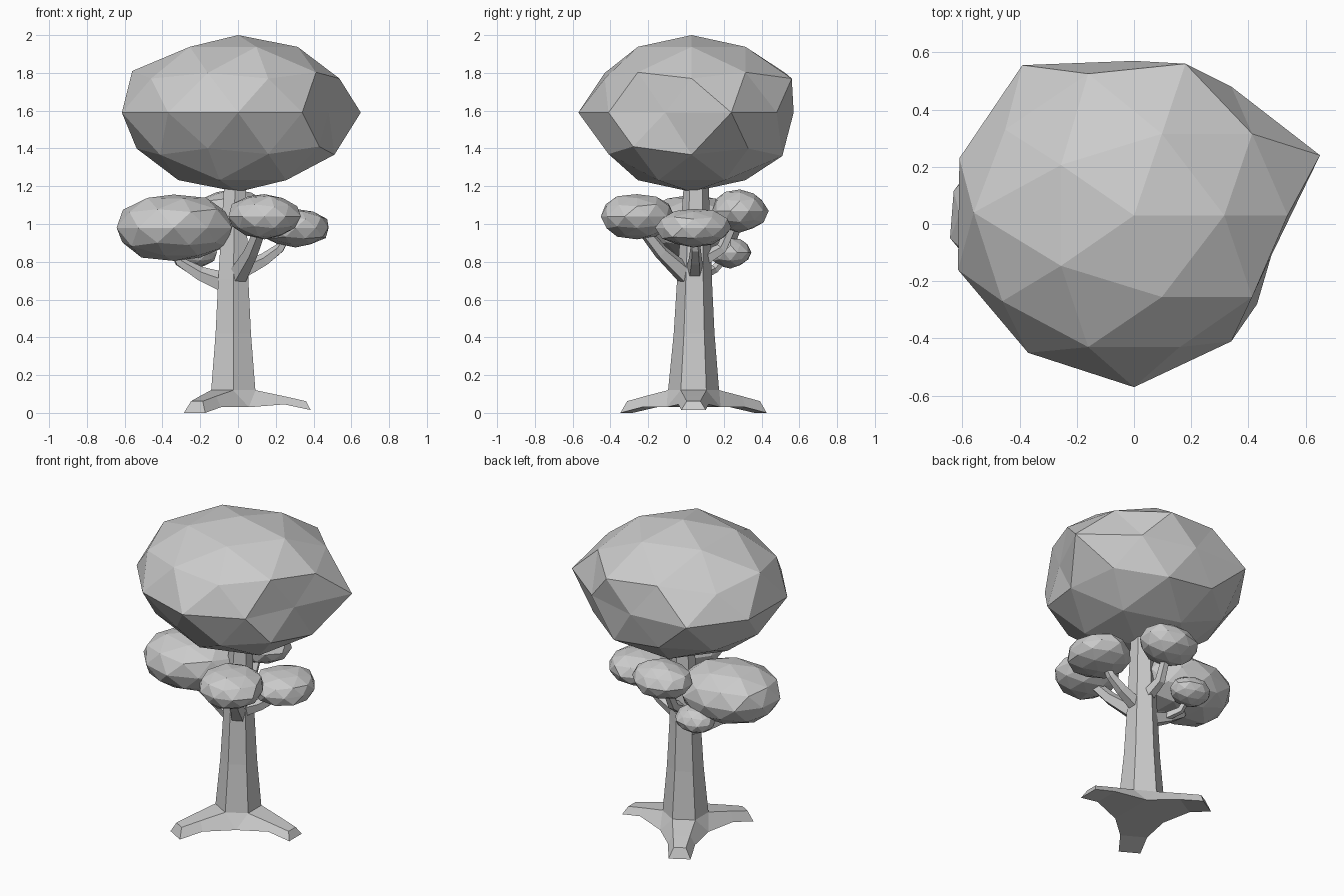
import bpy, bmesh, math, random
from mathutils import Vector

if "Cube" in bpy.data.objects:
    bpy.data.objects.remove(bpy.data.objects["Cube"])

random.seed(4)


def finish(name, bm):
    bmesh.ops.recalc_face_normals(bm, faces=bm.faces[:])
    mesh = bpy.data.meshes.new(name)
    bm.to_mesh(mesh)
    bm.free()
    obj = bpy.data.objects.new(name, mesh)
    bpy.context.collection.objects.link(obj)
    return obj


def blob(name, centre, radii, jitter=0.0, targets=()):
    """Faceted leaf clump; targets pull the nearest vertex into place."""
    bm = bmesh.new()
    bmesh.ops.create_icosphere(bm, subdivisions=2, radius=1)
    for v in bm.verts:
        k = 1 + random.uniform(-jitter, jitter)
        v.co = Vector(centre) + Vector([k * a * r for a, r in zip(v.co, radii)])
    start = {v: v.co.copy() for v in bm.verts}
    for t in map(Vector, targets):
        v = min(start, key=lambda q: (start[q] - t).length)
        v.co = t
    return finish(name, bm)


def tube(name, stations, sides, phase):
    """Faceted tapered limb through (x, y, z, radius) stations."""
    bm = bmesh.new()
    pts = [Vector(s[:3]) for s in stations]
    rings = []
    for i, p in enumerate(pts):
        d = (pts[min(i + 1, len(pts) - 1)] - pts[max(i - 1, 0)]).normalized()
        if name == "trunk":
            d = Vector((0, 0, 1))
        u = Vector((1, 0, 0)) if abs(d.z) > 0.95 else Vector((0, 0, 1)).cross(d).normalized()
        w = d.cross(u)
        ring = []
        for k in range(sides):
            a = phase + 2 * math.pi * k / sides
            ring.append(bm.verts.new(p + stations[i][3] * (u * math.cos(a) + w * math.sin(a))))
        rings.append(ring)
    for a, b in zip(rings, rings[1:]):
        for k in range(sides):
            n = (k + 1) % sides
            bm.faces.new((a[k], a[n], b[n], b[k]))
    bm.faces.new(rings[0])
    bm.faces.new(rings[-1])
    return finish(name, bm)


# Six-sided trunk
CX, CY = -0.025, 0.04
tube("trunk", [(CX, CY, 0.11, 0.136), (CX, 0.043, 0.42, 0.108), (CX, 0.045, 0.71, 0.092),
               (-0.015, 0.055, 1.25, 0.064)], 6, math.pi / 6)

# Three spreading roots joined by webs under the trunk
bm = bmesh.new()


def polar(a, r, side, z):
    return bm.verts.new((CX + r * math.cos(a) - side * math.sin(a),
                         CY + r * math.sin(a) + side * math.cos(a), z))


# distance, top half width, top z, bottom distance, bottom half width, bottom z
sections = [(0.118, 0.068, 0.12, None, None, None),
            (0.27, 0.05, 0.088, 0.27, 0.08, 0.03),
            (0.385, 0.036, 0.062, 0.41, 0.065, 0.0)]
roots, webs = [], []
for i in range(3):
    a = i * math.tau / 3
    lift = 0.015 if i == 0 else 0
    top = [[polar(a, r, s * h, z) for s in (-1, 1)] for r, h, z, *_ in sections]
    low = [[polar(a, r, s * h, z + lift) for s in (-1, 1)] for *_, r, h, z in sections[1:]]
    roots.append((top, low))
    webs.append(polar(a + math.pi / 3, 0.165, 0, 0.03))
for i, (top, low) in enumerate(roots):
    for j in range(2):
        bm.faces.new((top[j][0], top[j][1], top[j + 1][1], top[j + 1][0]))
    for s, web in ((0, webs[i - 1]), (1, webs[i])):
        bm.faces.new((top[1][s], top[2][s], low[1][s], low[0][s]))
        bm.faces.new((top[0][s], top[1][s], low[0][s], web))
    bm.faces.new((top[2][0], top[2][1], low[1][1], low[1][0]))
    bm.faces.new((low[0][0], low[0][1], low[1][1], low[1][0]))
    bm.faces.new((webs[i - 1], low[0][0], low[0][1], webs[i]))
    bm.faces.new((top[0][1], roots[(i + 1) % 3][0][0][0], webs[i]))
bm.faces.new(webs)
finish("roots", bm)

# Branches reaching the small clumps
branches = {
    "left_branch": [(-0.05, 0.045, 0.68, 0.06), (-0.2, 0.07, 0.735, 0.04),
                    (-0.31, 0.06, 0.8, 0.028), (-0.36, 0.04, 0.9, 0.022)],
    "left_twig": [(-0.16, 0.06, 0.72, 0.03), (-0.23, 0.15, 0.76, 0.024), (-0.24, 0.22, 0.83, 0.018)],
    "front_branch": [(0.0, 0.0, 0.73, 0.055), (0.07, -0.13, 0.85, 0.04), (0.13, -0.25, 1.0, 0.03)],
    "right_branch": [(0.0, 0.045, 0.74, 0.05), (0.14, 0.05, 0.81, 0.036),
                     (0.22, 0.05, 0.87, 0.028), (0.27, 0.045, 0.96, 0.022)],
    "back_branch": [(-0.025, 0.07, 0.8, 0.045), (-0.04, 0.19, 0.87, 0.032), (-0.035, 0.26, 1.02, 0.025)],
}
for name, path in branches.items():
    tube(name, path, 5, 0.3)

# Small leaf clumps
blob("left_clump", (-0.34, 0.035, 0.98), (0.315, 0.27, 0.18), 0.05)
blob("front_clump", (0.14, -0.26, 1.04), (0.195, 0.2, 0.12), 0.05)
blob("right_clump", (0.305, 0.04, 0.98), (0.19, 0.2, 0.105), 0.05)
blob("back_clump", (-0.03, 0.285, 1.07), (0.185, 0.15, 0.112), 0.05)
blob("low_clump", (-0.235, 0.235, 0.85), (0.125, 0.11, 0.082), 0.05)

# Large crown
blob("crown", (0, 0.03, 1.585), (0.6, 0.57, 0.415), 0, [
    (0.65, 0.24, 1.59), (0.34, 0.48, 1.59), (0, 0.57, 1.59), (-0.39, 0.555, 1.6),
    (-0.61, 0.23, 1.59), (-0.615, -0.16, 1.59), (-0.37, -0.45, 1.59), (0, -0.57, 1.59),
    (0.34, -0.41, 1.59), (0.48, -0.11, 1.59), (0.18, 0.56, 1.77), (-0.45, 0.33, 1.75),
    (-0.56, 0.04, 1.81), (-0.16, 0.525, 1.8), (0.16, -0.43, 1.77), (-0.46, -0.27, 1.77),
    (-0.16, -0.43, 1.8), (0.16, -0.41, 1.37), (-0.16, -0.4, 1.4), (0.16, 0.51, 1.36),
    (0.43, -0.28, 1.41)])
